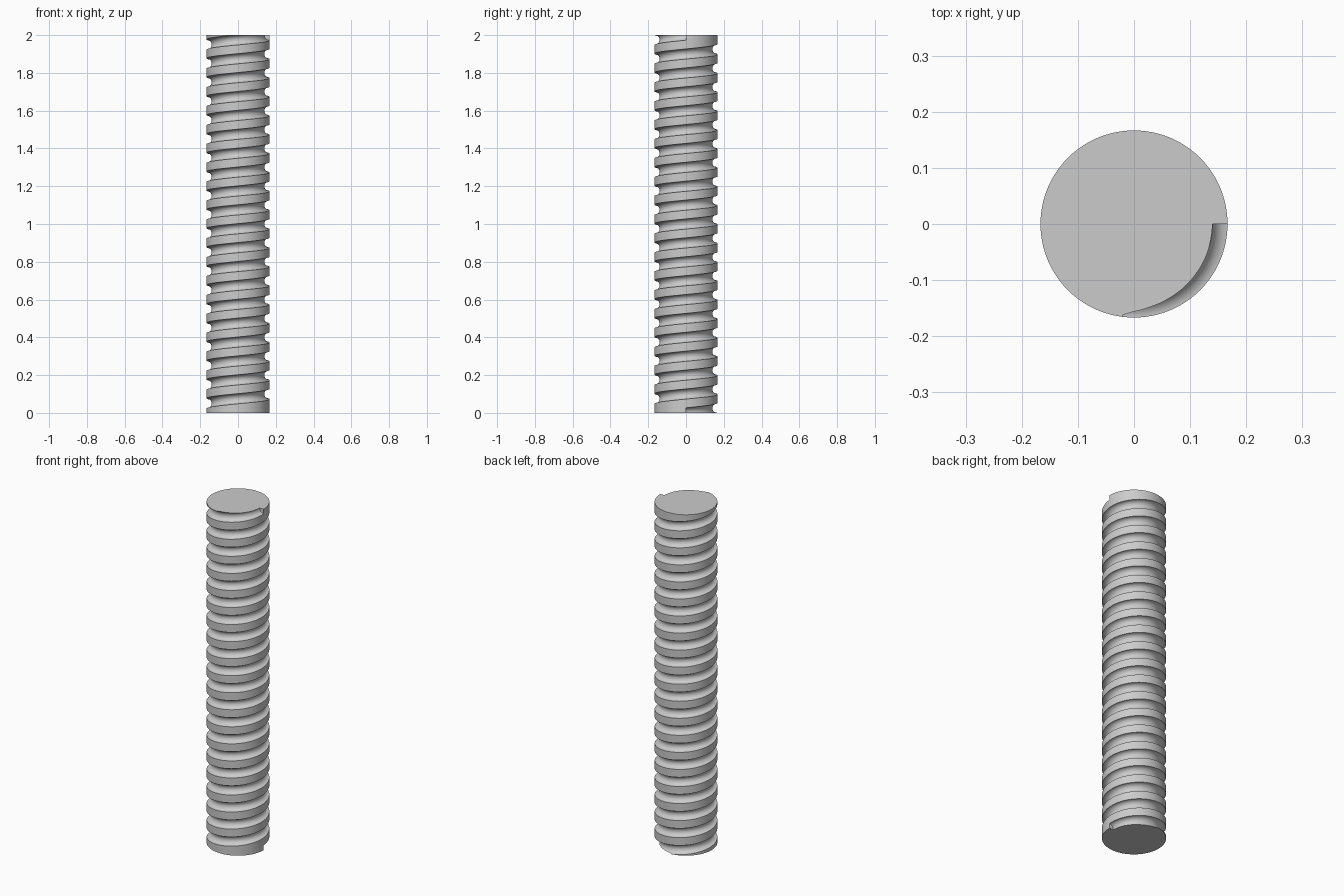
import bpy, bmesh
from math import sin, cos, pi, radians

cube = bpy.data.objects.get("Cube")
if cube:
    bpy.data.objects.remove(cube)

RADIUS, LENGTH, PITCH, GROOVE = 0.1667, 2.0, 0.1, 0.0272
SIDES, ARC = 96, 12
TURNS = round(LENGTH / PITCH)

steel = bpy.data.materials.new("light_grey_steel")
steel.use_nodes = True
grey = (0.6, 0.6, 0.6, 1)
steel.diffuse_color = grey
steel.node_tree.nodes["Principled BSDF"].inputs["Base Color"].default_value = grey


def make_object(name, bm):
    bmesh.ops.recalc_face_normals(bm, faces=bm.faces)
    mesh = bpy.data.meshes.new(name)
    bm.to_mesh(mesh)
    bm.free()
    mesh.materials.append(steel)
    obj = bpy.data.objects.new(name, mesh)
    bpy.context.collection.objects.link(obj)
    return obj


def ring(bm, profile, angle, lift):
    return [bm.verts.new((r * cos(angle), r * sin(angle), z + lift)) for r, z in profile]


# Plain round rod
bm = bmesh.new()
low, high = [[bm.verts.new((RADIUS * cos(2 * pi * i / SIDES), RADIUS * sin(2 * pi * i / SIDES), z))
              for i in range(SIDES)] for z in (0, LENGTH)]
for i in range(SIDES):
    j = (i + 1) % SIDES
    bm.faces.new((low[i], low[j], high[j], high[i]))
bm.faces.new(low)
bm.faces.new(high)
shaft = make_object("threaded_shaft", bm)

# Helical cutter with a round inner edge, starting and ending on the +x side
profile = [(RADIUS + GROOVE, GROOVE)]
for k in range(ARC):
    a = pi / 2 + pi * (k + 0.5) / ARC
    profile.append((RADIUS + GROOVE * cos(a), GROOVE * sin(a)))
profile.append((RADIUS + GROOVE, -GROOVE))

bm = bmesh.new()
rings = [ring(bm, profile, 2 * pi * s / SIDES, PITCH * s / SIDES) for s in range(TURNS * SIDES + 1)]
n = len(profile)
for a, b in zip(rings, rings[1:]):
    for k in range(n):
        m = (k + 1) % n
        bm.faces.new((a[k], a[m], b[m], b[k]))
bm.faces.new(rings[0])
bm.faces.new(rings[-1])
cutter = make_object("groove_cutter", bm)

# Cut the ball groove, then discard the cutter
cut = shaft.modifiers.new("groove", 'BOOLEAN')
cut.operation = 'DIFFERENCE'
cut.solver = 'EXACT'
cut.object = cutter
bpy.context.view_layer.objects.active = shaft
bpy.ops.object.select_all(action='DESELECT')
shaft.select_set(True)
bpy.ops.object.modifier_apply(modifier=cut.name)
bpy.data.objects.remove(cutter)
bpy.ops.object.shade_smooth_by_angle(angle=radians(30))
